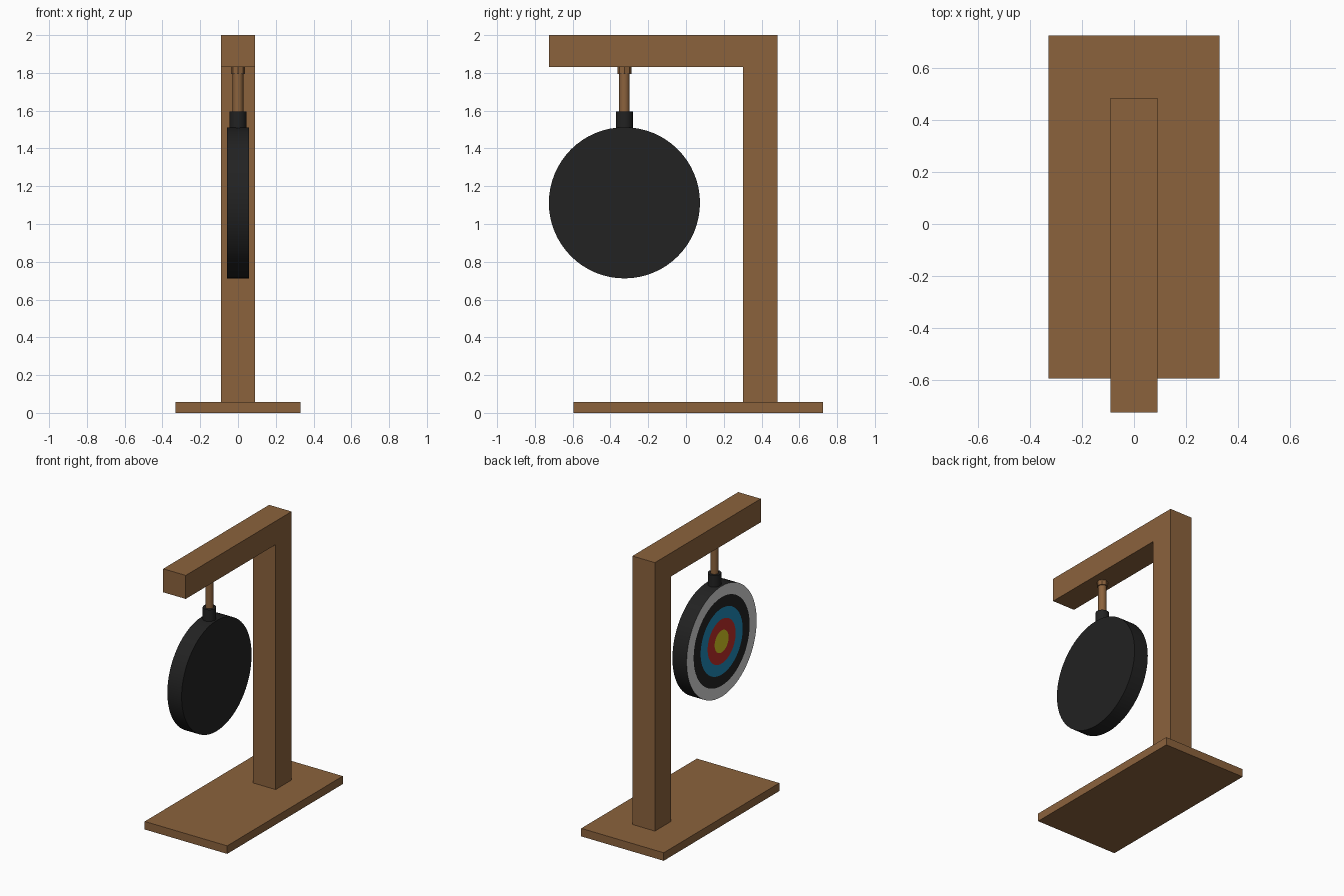
import bpy, bmesh, math

if "Cube" in bpy.data.objects:
    bpy.data.objects.remove(bpy.data.objects["Cube"])


def material(name, rgb):
    m = bpy.data.materials.new(name)
    m.diffuse_color = (*rgb, 1)
    m.use_nodes = True
    m.node_tree.nodes["Principled BSDF"].inputs["Base Color"].default_value = m.diffuse_color
    return m


wood = material("wood", (0.26, 0.123, 0.046))
black = material("black", (0.016, 0.016, 0.016))
white = material("white", (0.66, 0.66, 0.66))
blue = material("blue", (0.014, 0.25, 0.48))
red = material("red", (0.52, 0.028, 0.022))
yellow = material("yellow", (0.66, 0.56, 0.016))


def finish(name, bm, mats, smooth=False):
    bmesh.ops.recalc_face_normals(bm, faces=bm.faces)
    me = bpy.data.meshes.new(name)
    bm.to_mesh(me)
    bm.free()
    for m in mats:
        me.materials.append(m)
    ob = bpy.data.objects.new(name, me)
    bpy.context.collection.objects.link(ob)
    if smooth:
        bpy.ops.object.select_all(action='DESELECT')
        bpy.context.view_layer.objects.active = ob
        ob.select_set(True)
        bpy.ops.object.shade_smooth_by_angle(angle=math.radians(35))
    return ob


def extrude_x(name, profile, half, mat):
    """Extrude a (y, z) outline symmetrically along x."""
    bm = bmesh.new()
    f = bm.faces.new([bm.verts.new((-half, y, z)) for y, z in profile])
    new = bmesh.ops.extrude_face_region(bm, geom=[f])["geom"]
    bmesh.ops.translate(bm, vec=(2 * half, 0, 0),
                        verts=[v for v in new if isinstance(v, bmesh.types.BMVert)])
    return finish(name, bm, [mat])


def upright(name, radius, z0, z1, sides, mat, smooth=False):
    """Vertical cylinder on the hanging axis."""
    bm = bmesh.new()
    bmesh.ops.create_cone(bm, cap_ends=True, segments=sides, radius1=radius,
                          radius2=radius, depth=z1 - z0)
    bmesh.ops.translate(bm, vec=(0, HANG_Y, (z0 + z1) / 2), verts=bm.verts)
    return finish(name, bm, [mat], smooth)


HANG_Y, DISC_Z, DISC_R, DISC_T = -0.326, 1.112, 0.40, 0.057

# Stand: base board and one-piece post with arm
extrude_x("base_board", [(-0.595, 0), (0.726, 0), (0.726, 0.058), (-0.595, 0.058)], 0.33, wood)
extrude_x("post_and_arm", [(0.302, 0.058), (0.484, 0.058), (0.484, 2), (-0.726, 2),
                           (-0.726, 1.83), (0.302, 1.83)], 0.09, wood)

# Hanger: mounting nut, rod and collar
upright("hanger_nut", 0.037, 1.795, 1.83, 8, wood)
upright("hanger_rod", 0.028, 1.57, 1.80, 16, wood, True)
upright("hanger_collar", 0.045, 1.49, 1.595, 16, black, True)

# Target disc: rings of equal width on the -x face
bm = bmesh.new()
SEG, RINGS = 64, 5


def circle(x, r):
    return [bm.verts.new((x, HANG_Y + r * math.cos(2 * math.pi * i / SEG),
                          DISC_Z + r * math.sin(2 * math.pi * i / SEG))) for i in range(SEG)]


def bridge(a, b, index):
    for i in range(SEG):
        j = (i + 1) % SEG
        bm.faces.new((a[i], a[j], b[j], b[i])).material_index = index


back = circle(DISC_T, DISC_R)
bm.faces.new(back)
outer = circle(-DISC_T, DISC_R)
bridge(back, outer, 0)
for k, index in enumerate((1, 0, 2, 3)):
    inner = circle(-DISC_T, DISC_R * (RINGS - 1 - k) / RINGS)
    bridge(outer, inner, index)
    outer = inner
bm.faces.new(outer).material_index = 4
finish("target_disc", bm, [black, white, blue, red, yellow], True)
